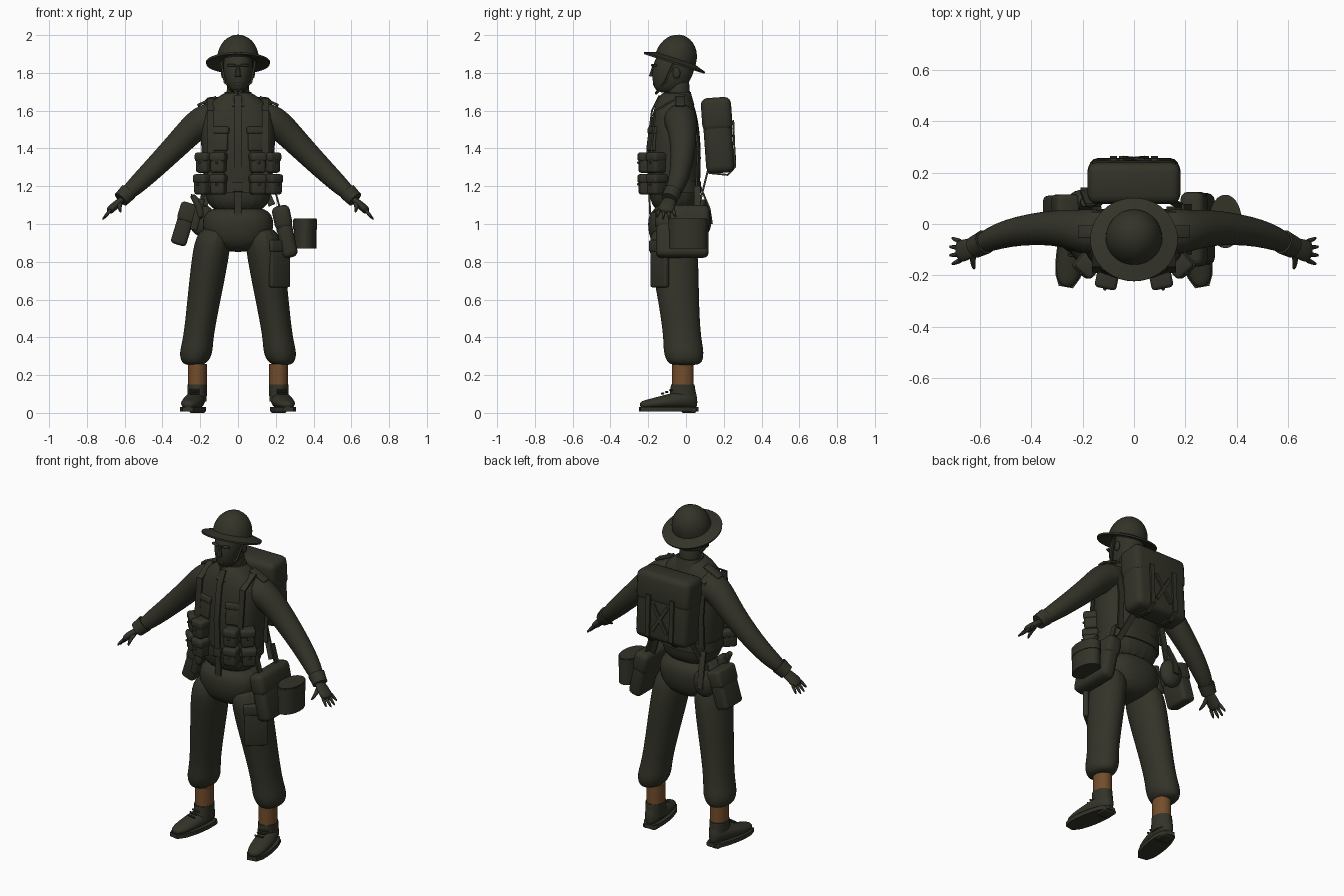
import bpy, bmesh, math
from mathutils import Vector, Matrix, Euler

cube = bpy.data.objects.get("Cube")
if cube:
    bpy.data.objects.remove(cube, do_unlink=True)


def material(name, rgb):
    mat = bpy.data.materials.new(name)
    mat.use_nodes = True
    mat.diffuse_color = (*rgb, 1)
    for node in mat.node_tree.nodes:
        if node.type == 'BSDF_PRINCIPLED':
            node.inputs["Base Color"].default_value = (*rgb, 1)
            node.inputs["Roughness"].default_value = .8
    return mat


OLIVE = material("dark_olive", (.033, .033, .022))
BROWN = material("gaiter_brown", (.17, .075, .025))
X_AXIS, Y_AXIS, Z_AXIS = Matrix.Identity(3)
made = []


def make(name, bm, mirror=False, sub=0, mat=OLIVE):
    """Turn a bmesh into an object, mirrored across the body if asked."""
    bmesh.ops.recalc_face_normals(bm, faces=bm.faces)
    mesh = bpy.data.meshes.new(name)
    bm.to_mesh(mesh)
    bm.free()
    mesh.materials.append(mat)
    ob = bpy.data.objects.new(name, mesh)
    bpy.context.collection.objects.link(ob)
    if mirror:
        ob.modifiers.new("mirror", 'MIRROR').use_mirror_merge = False
    if sub:
        smooth = ob.modifiers.new("smooth", 'SUBSURF')
        smooth.levels = smooth.render_levels = sub
    made.append(ob)


def loft(name, rings, n=16, power=1, axis=None, **options):
    """Skin rings (x, y, z, width, depth); level, or square to the path when axis is given."""
    bm = bmesh.new()
    points = [Vector(ring[:3]) for ring in rings]
    rows = []
    for i, (point, ring) in enumerate(zip(points, rings)):
        across, along = X_AXIS, Y_AXIS
        if axis:
            ahead = points[min(i + 1, len(points) - 1)]
            tangent = (ahead - points[max(i - 1, 0)]).normalized()
            along = (axis - tangent * axis.dot(tangent)).normalized()
            across = along.cross(tangent)
        row = []
        for k in range(n):
            angle = math.tau * (k + .5) / n
            c, s = (math.copysign(abs(f(angle)) ** power, f(angle)) for f in (math.cos, math.sin))
            row.append(bm.verts.new(point + across * c * ring[3] + along * s * ring[4]))
        rows.append(row)
    for low, high in zip(rows, rows[1:]):
        for k in range(n):
            bm.faces.new((low[k], low[k - 1], high[k - 1], high[k]))
    bm.faces.new(rows[0])
    bm.faces.new(rows[-1])
    make(name, bm, **options)


def column(name, foot, rings, slope=(0, 0), **options):
    """Upright loft of (height, width, depth) rings on a straight, leaning centre line."""
    loft(name, [(foot[0] + slope[0] * z, foot[1] + slope[1] * z, z, width, depth)
                for z, width, depth in rings], **options)


def tube(name, points, start, end, flat=1, axis=Y_AXIS, **options):
    """Tapering limb along a path."""
    last = len(points) - 1
    radii = [start + (end - start) * i / last for i in range(last + 1)]
    loft(name, [(*p, r * flat, r) for p, r in zip(points, radii)], axis=axis, **options)


def strap(name, points, half=.018, axis=X_AXIS, **options):
    loft(name, [(*p, .005, half) for p in points], n=4, power=0, axis=axis, **options)


def rotation(turn):
    return Euler([math.radians(degrees) for degrees in turn]).to_matrix()


def box(name, at, size, turn=(0, 0, 0), bevel=.01, **options):
    bm = bmesh.new()
    bmesh.ops.create_cube(bm, size=1)
    bmesh.ops.scale(bm, vec=size, verts=bm.verts)
    bmesh.ops.bevel(bm, geom=bm.edges[:], offset=bevel, segments=3, profile=.5,
                    affect='EDGES', clamp_overlap=True)
    placing = Matrix.Translation(at) @ rotation(turn).to_4x4()
    bmesh.ops.transform(bm, matrix=placing, verts=bm.verts)
    make(name, bm, **options)


def bag(name, at, size, turn=(0, 0, 0), share=.45, **options):
    """Soft box with a slightly larger flap over its top."""
    width, depth, height = size
    box(name, at, size, turn, **options)
    lift = rotation(turn) @ Z_AXIS * height * (1 - share) / 2
    box(name + "_flap", Vector(at) + lift, (width + .01, depth + .01, height * share), turn, **options)


def ball(name, at, size, **options):
    bm = bmesh.new()
    bmesh.ops.create_uvsphere(bm, u_segments=20, v_segments=12, radius=1)
    bmesh.ops.scale(bm, vec=size, verts=bm.verts)
    bmesh.ops.translate(bm, vec=at, verts=bm.verts)
    make(name, bm, **options)


# Helmet: dome and brim turned around an axis tipped back
bm = bmesh.new()
steps = [math.pi / 2 * i / 8 for i in range(9)]
profile = [(0, .1), (.1, 0), (.168, -.01), (.17, 0)]
profile += [(.11 * math.cos(a), .02 + .128 * math.sin(a)) for a in steps]
verts = [bm.verts.new((r, 0, z)) for r, z in profile]
edges = [bm.edges.new(pair) for pair in zip(verts, verts[1:])]
bmesh.ops.spin(bm, geom=verts + edges, cent=(0, 0, 0), axis=Z_AXIS, angle=math.tau, steps=40)
bmesh.ops.remove_doubles(bm, verts=bm.verts, dist=.0001)
tipped = Matrix.Translation((0, -.06, 1.857)) @ rotation((-18, 0, 0)).to_4x4()
bmesh.ops.transform(bm, matrix=tipped, verts=bm.verts)
make("helmet", bm)

# Head, face and neck
column("head", (0, -.43), [(1.69, .04, .07), (1.75, .07, .1), (1.83, .085, .12), (1.93, .07, .1)],
       slope=(0, .2), power=.9, sub=2)
column("neck", (0, -.04), [(1.6, .07, .07), (1.7, .06, .06), (1.8, .06, .06)], sub=1)
tube("nose", [(0, -.17, 1.84), (0, -.18, 1.78)], start=.008, end=.018, axis=X_AXIS, n=8)
box("mouth", at=(0, -.165, 1.74), size=(.045, .02, .014), bevel=.005)
box("brow", at=(.035, -.17, 1.84), size=(.045, .02, .012), turn=(0, 0, 20), bevel=.005, mirror=True)
ball("ear", at=(.08, -.05, 1.8), size=(.01, .02, .03), mirror=True)
strap("chin_strap", [(.09, -.06, 1.86), (.07, -.11, 1.75), (0, -.16, 1.69)],
      half=.006, axis=Y_AXIS, mirror=True)

# Blouse and trousers
middle = -.06
blouse = [(1.05, .165, .13), (1.2, .18, .135), (1.4, .2, .145), (1.6, .2, .12), (1.68, .1, .08), (1.7, .06, .06)]
column("blouse", (0, middle), blouse, n=20, power=.82, sub=2)
column("pelvis", (0, middle), [(.85, .06, .07), (.9, .17, .13), (1, .2, .15), (1.1, .17, .13)],
       power=.85, sub=2)
column("trouser_leg", (.27, .02), [(.25, .05, .08), (.28, .08, .1), (.33, .09, .11), (.4, .08, .1),
       (.6, .09, .11), (.8, .1, .13), (1, .1, .13)], slope=(-.15, -.1), mirror=True, sub=2)
tube("arm", [(.1, -.03, 1.56), (.2, -.03, 1.55), (.3, -.01, 1.44), (.5, -.03, 1.24), (.62, -.09, 1.13)],
     start=.1, end=.04, mirror=True, sub=2)
tube("cuff", [(.58, -.07, 1.17), (.62, -.09, 1.13)], start=.048, end=.043, mirror=True)
bag("thigh_pocket", at=(.22, -.14, .79), size=(.13, .03, .25), turn=(0, 0, 40), share=.25)

# Hands
tube("palm", [(.6, -.08, 1.14), (.65, -.1, 1.1), (.69, -.11, 1.06)], start=.035, end=.048, flat=.5,
     mirror=True, sub=2)
for i, reach in enumerate((.8, 1, 1, .8)):
    spread = Y_AXIS * (i - 1.5) * .023
    knuckle = Vector((.67, -.105, 1.08)) + spread
    tip = knuckle + spread / 2 + Vector((.05, 0, -.06)) * reach
    tube("finger", [knuckle, (knuckle + tip) / 2, tip], start=.013, end=.006, n=8, mirror=True, sub=1)
tube("thumb", [(.62, -.1, 1.12), (.63, -.14, 1.09), (.62, -.18, 1.06)], start=.018, end=.007,
     axis=X_AXIS, n=8, mirror=True, sub=1)

# Blouse details follow the blouse rings
column("collar", (0, -.045), [(1.63, .09, .09), (1.7, .07, .07)], n=24, power=.9)
box("collar_flap", at=(.05, -.135, 1.635), size=(.075, .016, .06), turn=(-25, 25, 28),
    bevel=.006, mirror=True)
box("epaulette", at=(.165, -.03, 1.65), size=(.11, .05, .014), turn=(0, 24, 0), bevel=.005, mirror=True)
strap("front_placket", [(0, middle - depth, z) for z, width, depth in blouse[:5]])
bag("chest_pocket", at=(.1, -.175, 1.45), size=(.1, .03, .13), turn=(-8, 0, 20), share=.3, mirror=True)

# Webbing and ammunition pouches
column("belt", (0, middle), [(1.165, .185, .14), (1.225, .185, .14)], n=32, power=.82)
box("buckle", at=(0, -.2, 1.195), size=(.055, .014, .05), bevel=.004)
sides = [[(.145, middle + side * depth * .85, z) for z, width, depth in blouse[1:4]] for side in (-1, 1)]
strap("shoulder_strap", sides[0] + [(.145, middle, 1.66)] + sides[1][::-1], mirror=True)
for z, shift in ((1.325, 0), (1.21, .01)):
    for x, y, turn in ((.103, -.205, 12), (.172 + shift, -.155, 42)):
        bag("pouch", at=(x, y, z), size=(.076, .085, .108), turn=(0, 0, turn), bevel=.015, mirror=True)
        stud = Vector((x, y, z)) - rotation((0, 0, turn)) @ Y_AXIS * .048
        ball("pouch_stud", at=stud, size=(.007, .007, .007), mirror=True)

# Pack on the back
bag("pack", at=(0, .17, 1.47), size=(.35, .15, .4), turn=(4, 0, 0), bevel=.035)
strap("pack_strap", [(.08, .25, 1.55), (.08, .26, 1.3), (.08, .22, 1.26), (.08, .12, 1.27)],
      half=.014, mirror=True)
strap("pack_cross_strap", [(.05, .25, 1.5), (-.05, .26, 1.34)], half=.01, mirror=True)
strap("pack_tail_strap", [(.09, .12, 1.3), (.18, .07, 1.1)], mirror=True)

# Side bag and mess tin
bag("side_bag", at=(.25, -.02, .96), size=(.085, .28, .28), turn=(0, -12, 0), bevel=.03)
for y in (-.1, .06):
    strap("side_bag_strap", [(.19, y, 1.2), (.22, y, 1.09)], axis=Y_AXIS)
column("mess_tin", (.355, .01), [(.87, .06, .1), (1.03, .06, .1)], n=32)
column("mess_tin_lid", (.355, .01), [(.97, .064, .104), (1.025, .064, .104)], n=32)

# Tool case, bottle and bayonet on the other hip
bag("tool_case", at=(-.285, .03, 1), size=(.085, .16, .23), turn=(0, 17, 0), bevel=.02)
ball("water_bottle", at=(-.19, .09, 1.02), size=(.07, .045, .085))
column("bottle_neck", (-.19, .085), [(1.09, .02, .02), (1.13, .018, .018)])
strap("bottle_strap", [(-.17, .075, 1.2), (-.19, .125, 1.08), (-.19, .137, 1)])
tube("bayonet_handle", [(-.25, -.085, 1.16), (-.2, -.095, 1.1), (-.2, -.09, 1.02)],
     start=.018, end=.023, sub=1)
box("bayonet_frog", at=(-.215, -.07, 1.05), size=(.04, .07, .17), turn=(0, 14, 0))

# Gaiters and boots
column("gaiter", (.215, -.017), [(.13, .05, .058), (.26, .05, .058)], n=24, mirror=True, mat=BROWN)
upper, sole = [], []
for i in range(8):
    t = i / 7
    x, y = .21 + .055 * t, .06 - .305 * t
    width = .025 + .033 * math.sqrt(abs(math.sin(math.pi * t)))
    height = .06 - .04 * t
    upper.append((x, y, height + .02, width, height))
    sole.append((x, y, .02, width + .003, .012))
loft("boot_foot", upper, axis=Z_AXIS, mirror=True, sub=2)
loft("boot_sole", sole, n=4, power=0, axis=Z_AXIS, mirror=True)
column("boot_ankle", (.216, -.017), [(.06, .05, .075), (.15, .053, .063)], n=24, mirror=True)
box("boot_heel", at=(.215, .015, .014), size=(.085, .08, .028), mirror=True)
for i in range(3):
    box("boot_lace", at=(.23, -.08 - i * .022, .12 - i * .009), size=(.055, .009, .01),
        turn=(35, 0, 10), bevel=.003, mirror=True)

# Smooth shading with sharp edges kept
for ob in bpy.context.selected_objects:
    ob.select_set(False)
for ob in made:
    ob.select_set(True)
bpy.context.view_layer.objects.active = made[0]
bpy.ops.object.shade_smooth_by_angle(angle=math.radians(40))
